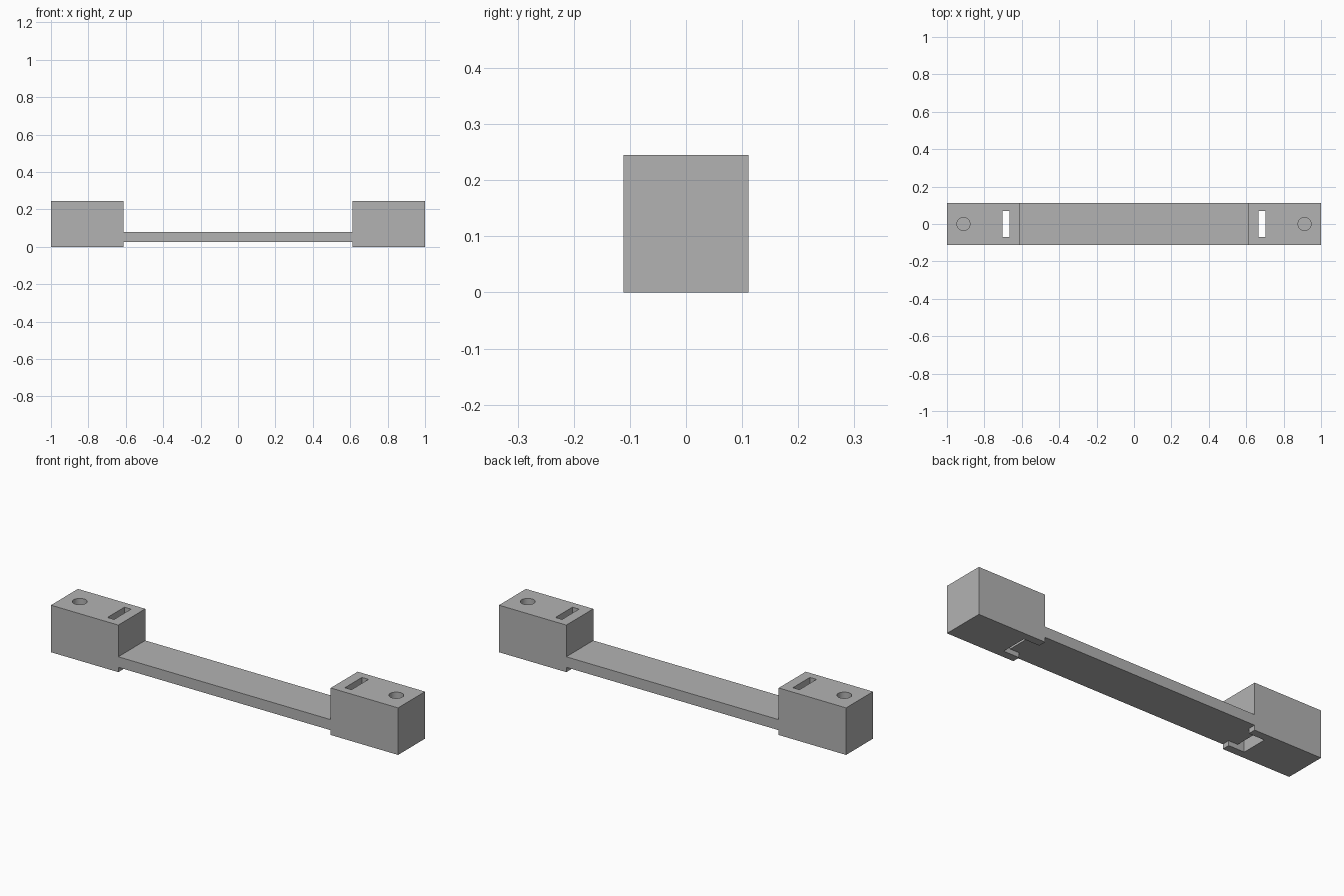
import bpy
import bmesh

cube = bpy.data.objects.get("Cube")
if cube:
    bpy.data.objects.remove(cube, do_unlink=True)

HALF_DEPTH = 0.111
HEIGHT = 0.245
INNER = 0.612          # inner face of each end block
BAR_LOW, BAR_HIGH = 0.025, 0.08

grey = bpy.data.materials.new("plain grey")
grey.use_nodes = True
colour = (0.45, 0.45, 0.45, 1)
grey.diffuse_color = colour
grey.node_tree.nodes["Principled BSDF"].inputs["Base Color"].default_value = colour


def add_object(name, bm):
    bmesh.ops.recalc_face_normals(bm, faces=bm.faces)
    mesh = bpy.data.meshes.new(name)
    bm.to_mesh(mesh)
    bm.free()
    mesh.materials.append(grey)
    obj = bpy.data.objects.new(name, mesh)
    bpy.context.collection.objects.link(obj)
    return obj


def box(name, x0, x1, y0, y1, z0, z1):
    bm = bmesh.new()
    bmesh.ops.create_cube(bm, size=1)
    for v in bm.verts:
        v.co = (x1 if v.co.x > 0 else x0,
                y1 if v.co.y > 0 else y0,
                z1 if v.co.z > 0 else z0)
    return add_object(name, bm)


def cylinder(name, x, radius, z0, z1):
    bm = bmesh.new()
    bmesh.ops.create_cone(bm, cap_ends=True, segments=48,
                          radius1=radius, radius2=radius, depth=z1 - z0)
    bmesh.ops.translate(bm, verts=bm.verts, vec=(x, 0, (z0 + z1) / 2))
    return add_object(name, bm)


def cut(body, cutter):
    cutter.hide_render = True
    mod = body.modifiers.new("cut", "BOOLEAN")
    mod.operation = "DIFFERENCE"
    mod.solver = "EXACT"
    mod.object = cutter
    bpy.context.view_layer.objects.active = body
    bpy.ops.object.modifier_apply(modifier=mod.name)
    bpy.data.objects.remove(cutter, do_unlink=True)


# Body: stepped side profile, mirrored and extruded front to back
half = [(INNER, BAR_LOW), (INNER, 0), (1, 0), (1, HEIGHT),
        (INNER, HEIGHT), (INNER, BAR_HIGH)]
profile = half + [(-x, z) for x, z in reversed(half)]
bm = bmesh.new()
face = bm.faces.new([bm.verts.new((x, -HALF_DEPTH, z)) for x, z in profile])
extruded = bmesh.ops.extrude_face_region(bm, geom=[face])
new_verts = [g for g in extruded["geom"] if isinstance(g, bmesh.types.BMVert)]
bmesh.ops.translate(bm, verts=new_verts, vec=(0, 2 * HALF_DEPTH, 0))
body = add_object("bridge_bar_with_end_blocks", bm)

for side in (-1, 1):
    def span(a, b):
        return sorted((side * a, side * b))

    # Strap slot through the block
    cut(body, box("slot_cutter", *span(0.665, 0.703), -0.07, 0.07, -0.1, 0.4))
    # Shallow channel underneath, from the slot to the inner face
    cut(body, box("channel_cutter", *span(0.6, 0.703), -0.07, 0.07, -0.1, BAR_LOW))
    # Blind round hole in the top
    cut(body, cylinder("hole_cutter", side * 0.912, 0.035, 0.125, 0.4))

# Smooth the hole walls, keep the edges sharp
bpy.ops.object.select_all(action="DESELECT")
body.select_set(True)
bpy.context.view_layer.objects.active = body
bpy.ops.object.shade_smooth_by_angle()
